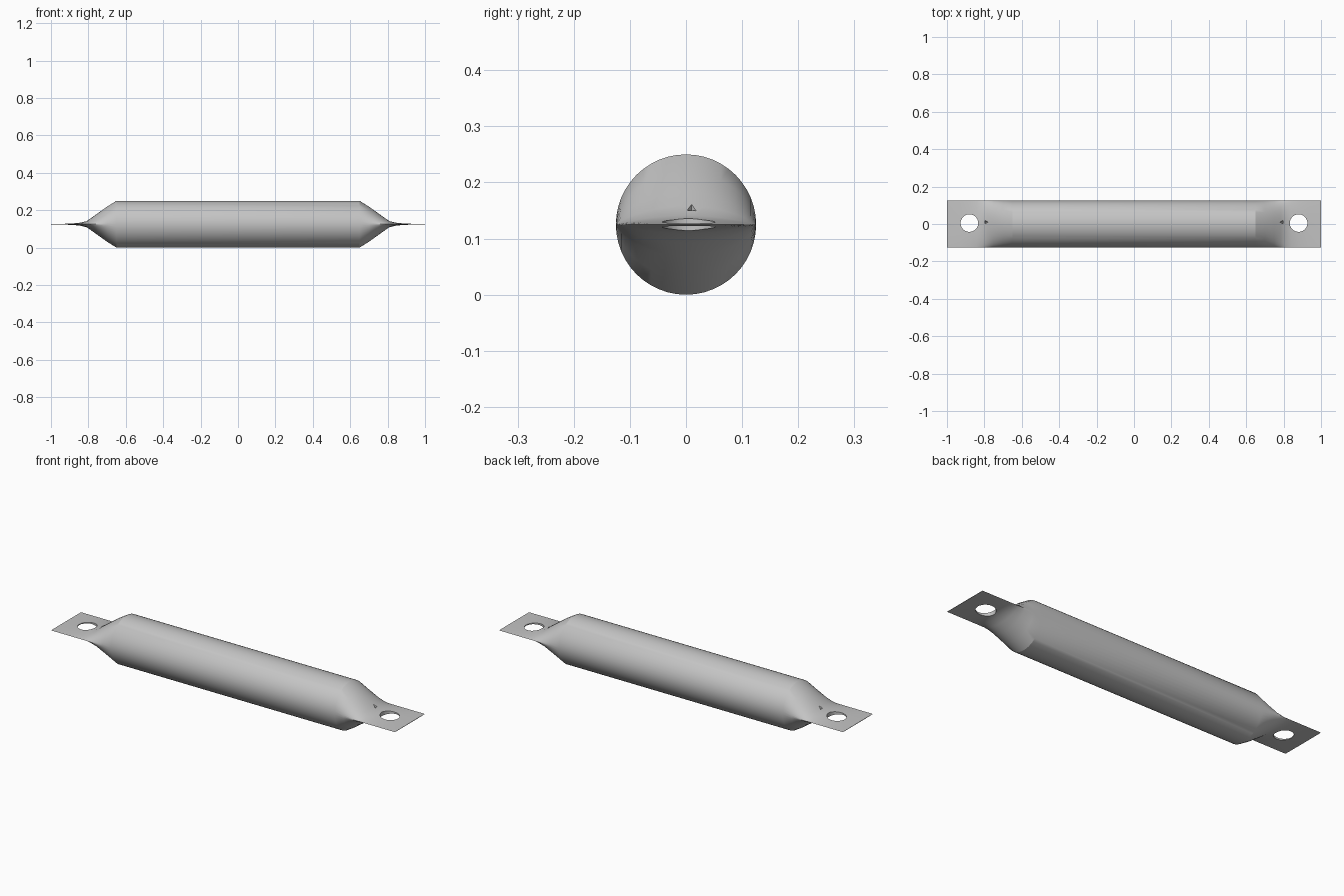
import bpy, bmesh, math

cube = bpy.data.objects.get("Cube")
if cube:
    bpy.data.objects.remove(cube, do_unlink=True)

R = 0.125        # tube radius and centre height
SIDES = 48
HOLE_X, HOLE_R = 0.88, 0.047

steel = bpy.data.materials.new("grey_metal")
steel.use_nodes = True
grey = (0.55, 0.55, 0.55, 1)
steel.diffuse_color = grey
steel.node_tree.nodes["Principled BSDF"].inputs["Base Color"].default_value = grey

# Half profile: x, half height, pinch exponent (1 = ellipse, 2 = hump with flat flanges)
half = [(0.65, R, 1), (0.70, 0.094, 1.15), (0.75, 0.058, 1.4), (0.785, 0.033, 1.7),
        (0.81, 0.016, 1.9), (0.84, 0.009, 2), (0.88, 0.005, 2), (0.93, 0.002, 2),
        (1.0, 0.001, 1)]
stations = [(-x, h, p) for x, h, p in reversed(half)] + half


def new_object(name, bm):
    mesh = bpy.data.meshes.new(name)
    bmesh.ops.recalc_face_normals(bm, faces=bm.faces)
    bm.to_mesh(mesh)
    bm.free()
    obj = bpy.data.objects.new(name, mesh)
    bpy.context.collection.objects.link(obj)
    mesh.materials.append(steel)
    return obj


# Tube with both ends pressed flat
bm = bmesh.new()
rings = []
for x, h, p in stations:
    ring = []
    for i in range(SIDES):
        a = 2 * math.pi * i / SIDES
        s = math.sin(a)
        z = math.copysign(abs(s) ** p, s) * h
        ring.append(bm.verts.new((x, R * math.cos(a), R + z)))
    rings.append(ring)
for a, b in zip(rings, rings[1:]):
    for i in range(SIDES):
        j = (i + 1) % SIDES
        bm.faces.new((a[i], a[j], b[j], b[i]))
bm.faces.new(rings[0])
bm.faces.new(rings[-1])
tube = new_object("flattened_tube", bm)


# Bolt holes and the small pinch pits at the foot of each taper
def cutter(name, x, y, z, radius, tip, height, sides, turn=0):
    bm = bmesh.new()
    bmesh.ops.create_cone(bm, cap_ends=True, segments=sides, radius1=tip,
                          radius2=radius, depth=height)
    obj = new_object(name, bm)
    obj.location = (x, y, z)
    obj.rotation_euler.z = turn
    obj.hide_render = True
    obj.hide_set(True)
    mod = tube.modifiers.new(name, "BOOLEAN")
    mod.operation = "DIFFERENCE"
    mod.solver = "EXACT"
    mod.object = obj
    return obj


cutters = []
for side, sign in (("left", 1), ("right", -1)):
    cutters.append(cutter(side + "_hole_cutter", sign * HOLE_X, 0.005, R,
                          HOLE_R, HOLE_R, 0.1, 40))
    cutters.append(cutter(side + "_pit_cutter", sign * 0.792, 0.01, R + 0.03,
                          0.015, 0.006, 0.04, 3, math.pi / 2 * sign))

# Apply the cuts, then drop the cutters
bpy.ops.object.select_all(action="DESELECT")
tube.select_set(True)
bpy.context.view_layer.objects.active = tube
for mod in list(tube.modifiers):
    bpy.ops.object.modifier_apply(modifier=mod.name)
for obj in cutters:
    bpy.data.objects.remove(obj, do_unlink=True)
bpy.ops.object.shade_smooth_by_angle(angle=math.radians(25))
